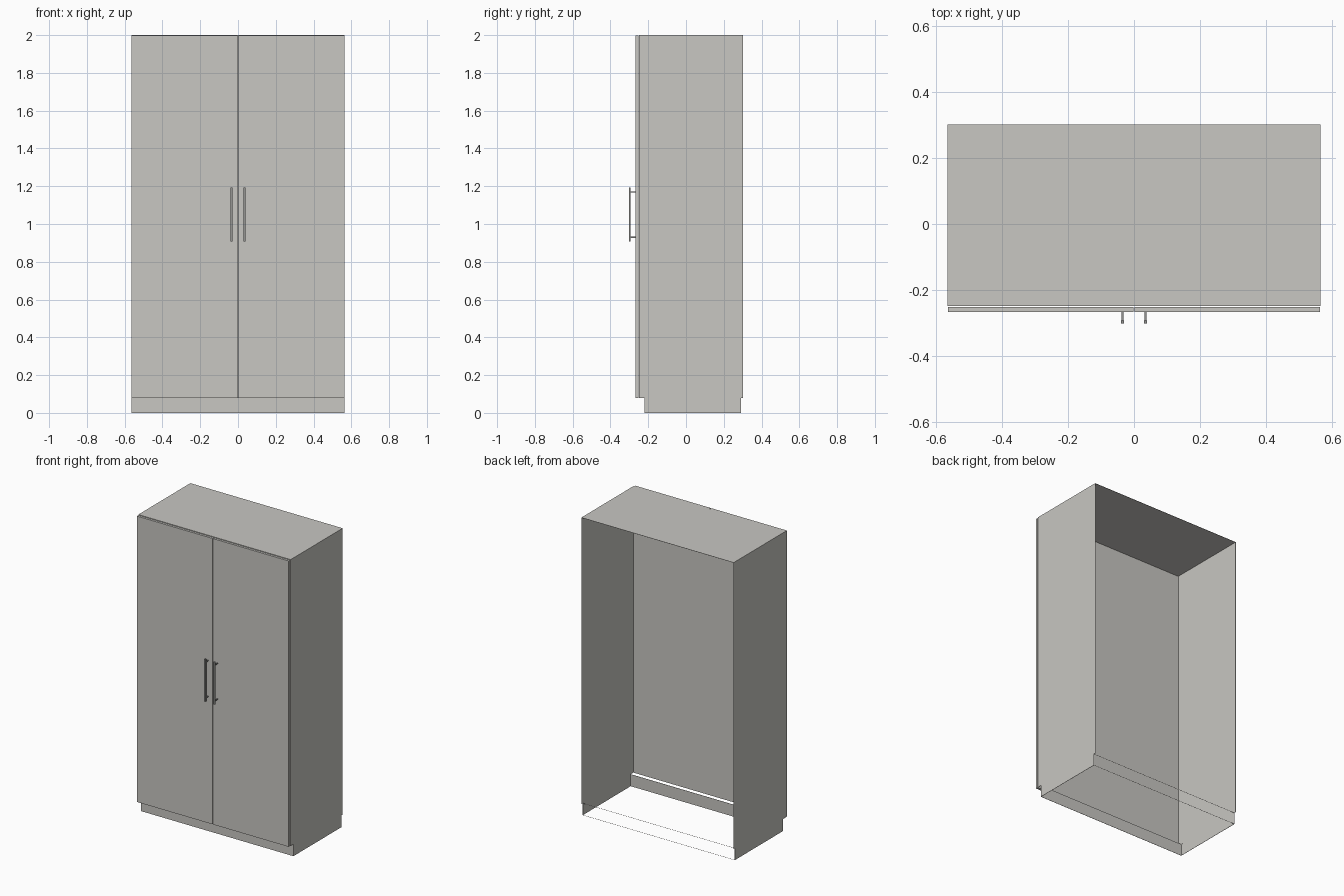
import bpy
import bmesh
from mathutils import Vector

if "Cube" in bpy.data.objects:
    bpy.data.objects.remove(bpy.data.objects["Cube"])


def material(name, color):
    mat = bpy.data.materials.new(name)
    mat.use_nodes = True
    mat.diffuse_color = color
    mat.node_tree.nodes["Principled BSDF"].inputs["Base Color"].default_value = color
    return mat


def add_box(bm, low, high):
    """Append a box spanning two corners."""
    low, high = Vector(low), Vector(high)
    verts = bmesh.ops.create_cube(bm, size=1)["verts"]
    for v in verts:
        v.co = (low + high) / 2 + v.co * (high - low)


def make(name, boxes, mat, open_sides=(), sheet=0):
    """Build boxes, optionally opened on some sides and given sheet thickness."""
    bm = bmesh.new()
    for low, high in boxes:
        add_box(bm, low, high)
    bm.normal_update()
    gone = [f for f in bm.faces
            if any(f.normal.dot(Vector(d)) > 0.9 for d in open_sides)]
    bmesh.ops.delete(bm, geom=gone, context="FACES")
    mesh = bpy.data.meshes.new(name)
    bm.to_mesh(mesh)
    bm.free()
    mesh.materials.append(mat)
    obj = bpy.data.objects.new(name, mesh)
    bpy.context.collection.objects.link(obj)
    if sheet:
        mod = obj.modifiers.new("sheet", "SOLIDIFY")
        mod.thickness = sheet
        mod.offset = -1
    return obj


panel = material("warm grey panel", (0.58, 0.57, 0.54, 1))
metal = material("grey metal", (0.3, 0.3, 0.29, 1))

HALF, BASE, TOP = 0.565, 0.08, 2.0
BACK, DOWN, UP = (0, 1, 0), (0, 0, -1), (0, 0, 1)

# Carcass: thin shell, open at the back and underneath
make("carcass", [((-HALF, -0.249, BASE), (HALF, 0.302, TOP))], panel,
     (BACK, DOWN), 0.002)

# Plinth: recessed thin frame, open at the back
make("plinth", [((-HALF, -0.22, 0), (HALF, 0.29, BASE))], panel,
     (BACK, DOWN, UP), 0.002)

# Hairline rails closing the rear of the plinth
make("rear_rails", [((-HALF, 0.288, z), (HALF, 0.29, z + 0.001))
                    for z in (0, BASE - 0.001)], panel)

# Doors and bar handles, one of each per side
for side, label in ((1, "left"), (-1, "right")):
    inner, outer = sorted((side * 0.002, side * 0.563))
    make(label + "_door", [((inner, -0.267, BASE), (outer, -0.252, 1.997))], panel)
    x = side * 0.035
    bar = [((x - 0.005, -0.302, 0.907), (x + 0.005, -0.293, 1.192))]
    posts = [((x - 0.003, -0.294, z - 0.003), (x + 0.003, -0.266, z + 0.003))
             for z in (0.93, 1.17)]
    make(label + "_handle", bar + posts, metal)
